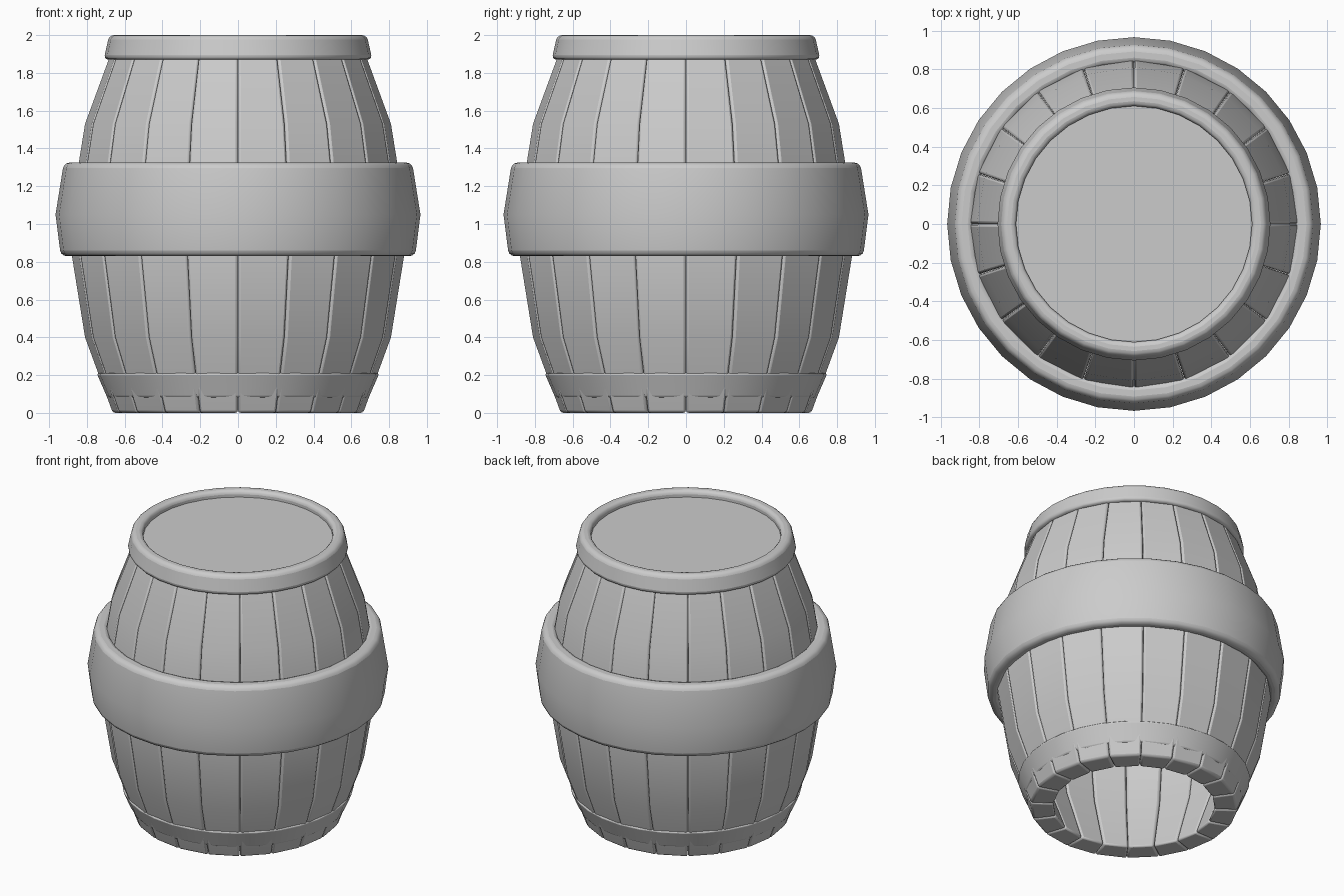
import bpy, bmesh, math

if "Cube" in bpy.data.objects:
    bpy.data.objects.remove(bpy.data.objects["Cube"])

N_STAVES, SIDES = 20, 32


def finish(name, bm, bevel, segments, smooth):
    bmesh.ops.recalc_face_normals(bm, faces=bm.faces)
    me = bpy.data.meshes.new(name)
    bm.to_mesh(me)
    bm.free()
    ob = bpy.data.objects.new(name, me)
    bpy.context.collection.objects.link(ob)
    bpy.ops.object.select_all(action='DESELECT')
    bpy.context.view_layer.objects.active = ob
    ob.select_set(True)
    if smooth:
        bpy.ops.object.shade_smooth_by_angle(angle=math.radians(35))
    if bevel:
        mod = ob.modifiers.new("rounded_edges", 'BEVEL')
        mod.width, mod.segments = bevel, segments
        mod.limit_method = 'ANGLE'
        mod.angle_limit = math.radians(40)
    return ob


def polar(r, a, z):
    return (r * math.cos(a), r * math.sin(a), z)


def ring(name, profile, bevel):
    """Closed (radius, z) profile turned around z."""
    bm = bmesh.new()
    loops = [[bm.verts.new(polar(r, 2 * math.pi * i / SIDES, z)) for r, z in profile]
             for i in range(SIDES)]
    n = len(profile)
    for i in range(SIDES):
        a, b = loops[i], loops[(i + 1) % SIDES]
        for j in range(n):
            k = (j + 1) % n
            bm.faces.new((a[j], b[j], b[k], a[k]))
    return finish(name, bm, bevel, 3, True)


# Staves: bent planks, (outer radius, z) up the bulge
bulge = [(0.665, 0.0), (0.812, 0.40), (0.903, 0.965), (0.812, 1.53), (0.665, 1.93)]
thick = 0.15
step = 2 * math.pi / N_STAVES
half = step / 2 - 0.001
for s in range(N_STAVES):
    mid = (s + 0.5) * step
    bm = bmesh.new()
    rows = []
    for r, z in bulge:
        rows.append([bm.verts.new(polar(rr, mid + d, z)) for rr, d in
                     ((r, -half), (r, half), (r - thick, half), (r - thick, -half))])
    for a, b in zip(rows, rows[1:]):
        for j in range(4):
            k = (j + 1) % 4
            bm.faces.new((a[j], a[k], b[k], b[j]))
    bm.faces.new(rows[0])
    bm.faces.new(rows[-1])
    finish(f"stave_{s + 1}", bm, 0.014, 2, True)

# Hoops
ring("middle_hoop", [(0.86, 0.83), (0.938, 0.83), (0.966, 1.05), (0.922, 1.325),
                     (0.83, 1.325), (0.88, 1.05)], 0.03)
ring("bottom_hoop", [(0.66, 0.08), (0.692, 0.08), (0.748, 0.21), (0.70, 0.21)], 0.012)
ring("top_hoop", [(0.61, 1.87), (0.711, 1.87), (0.682, 2.0), (0.61, 2.0)], 0.025)

# Lid, set slightly below the rim
bm = bmesh.new()
bmesh.ops.create_cone(bm, cap_ends=True, segments=SIDES, radius1=0.615, radius2=0.615, depth=0.05)
bmesh.ops.translate(bm, verts=bm.verts, vec=(0, 0, 1.93))
finish("lid", bm, 0, 0, True)
